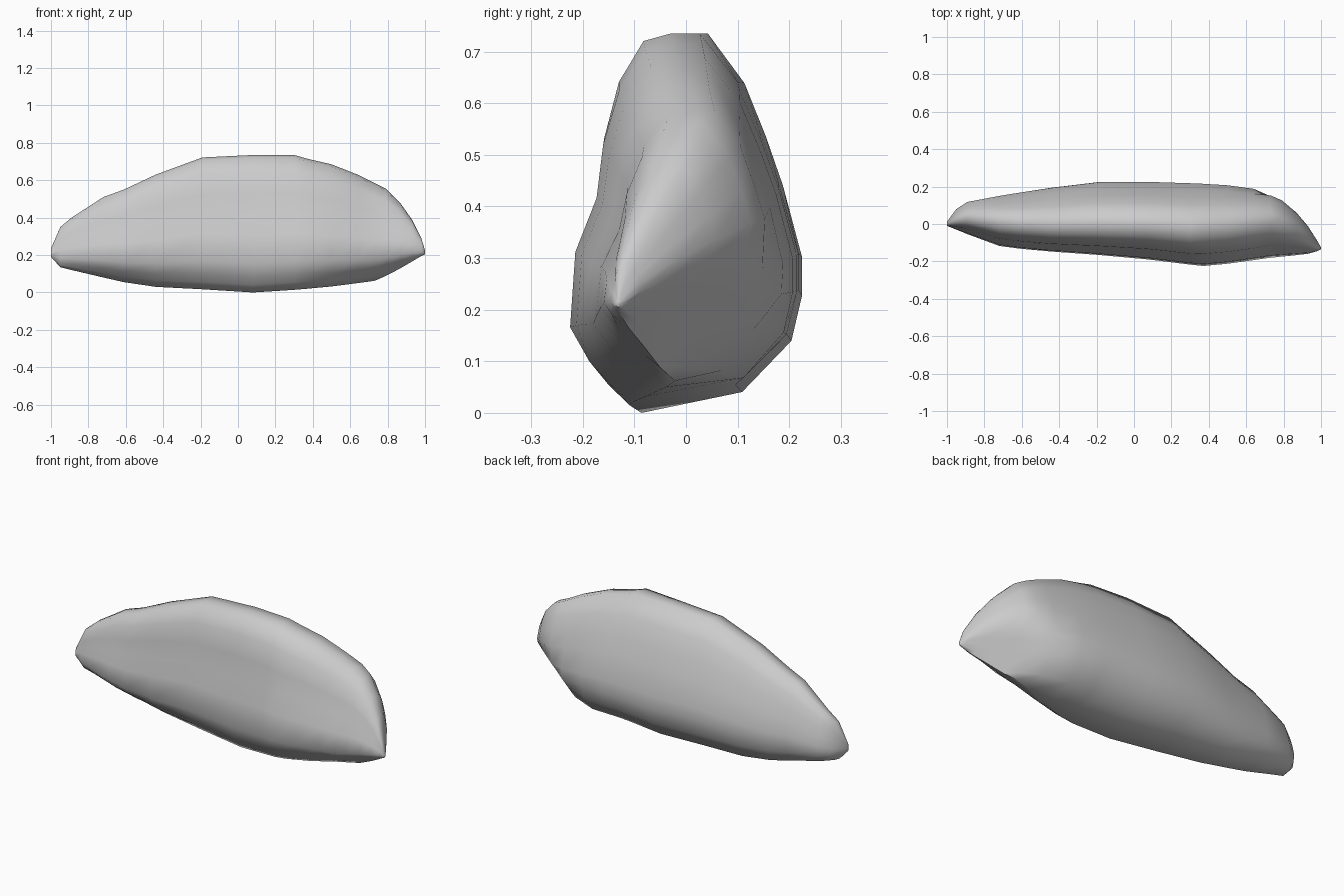
import bpy, bmesh

# Stations along x: x, bottom z, top z, front y, back y, crest lean, base lean
stations = [
    (-1.00, .19, .235, -.01, .012, 0, 0),
    (-.95, .135, .35, -.03, .08, 0, 0),
    (-.89, .12, .40, -.055, .118, .01, .01),
    (-.72, .08, .51, -.118, .150, .01, .04),
    (-.61, .055, .55, -.132, .168, 0, .05),
    (-.44, .03, .63, -.147, .195, -.01, .04),
    (-.19, .017, .722, -.165, .225, -.01, .01),
    (.08, 0, .735, -.190, .225, 0, 0),
    (.30, .014, .735, -.217, .218, 0, 0),
    (.37, .02, .715, -.225, .215, .01, .01),
    (.50, .032, .685, -.213, .207, .015, .03),
    (.64, .05, .63, -.194, .188, .025, .06),
    (.73, .062, .585, -.182, .170, .04, .08),
    (.79, .088, .555, -.176, .143, .035, .06),
    (.87, .13, .475, -.168, .068, .035, .035),
    (.93, .165, .39, -.16, -.005, .02, .01),
    (.98, .195, .29, -.145, -.085, 0, 0),
    (1.00, .205, .225, -.135, -.125, 0, 0),
]

# Normalised cross-section (front-to-back, bottom-to-top)
section = [
    (.25, 0), (.155, .055), (.075, .115), (0, .21), (.02, .42), (.11, .57),
    (.135, .72), (.20, .87), (.31, .98), (.43, 1), (.56, 1), (.73, .87),
    (.83, .73), (.91, .60), (1, .41), (1, .31), (.95, .19), (.72, .055),
]

# Loft the boulder
bm = bmesh.new()
rings = []
for x, zb, zt, yf, yb, crest, base in stations:
    ring = []
    for u, w in section:
        z = zb + w * (zt - zb)
        y = yf + u * (yb - yf) + crest * w ** 2
        y += base * max(0, 1 - w / .21)
        # flat facet chipped off the lower back right corner
        facet = (.866 * z + .578 - .8975 * x) / 1.0955
        ring.append(bm.verts.new((x, min(y, yb, max(facet, yf)), z)))
    rings.append(ring)
n = len(section)
for a, b in zip(rings, rings[1:]):
    for i in range(n):
        j = (i + 1) % n
        bm.faces.new((a[i], a[j], b[j], b[i]))
bm.faces.new(rings[0])
bm.faces.new(rings[-1])
bmesh.ops.remove_doubles(bm, verts=bm.verts, dist=.002)
bmesh.ops.recalc_face_normals(bm, faces=bm.faces)

mesh = bpy.data.meshes.new("boulder")
bm.to_mesh(mesh)
bm.free()
rock = bpy.data.objects.new("boulder", mesh)
bpy.context.collection.objects.link(rock)
bpy.context.view_layer.objects.active = rock
rock.select_set(True)
bpy.ops.object.shade_smooth_by_angle(angle=1.1)
